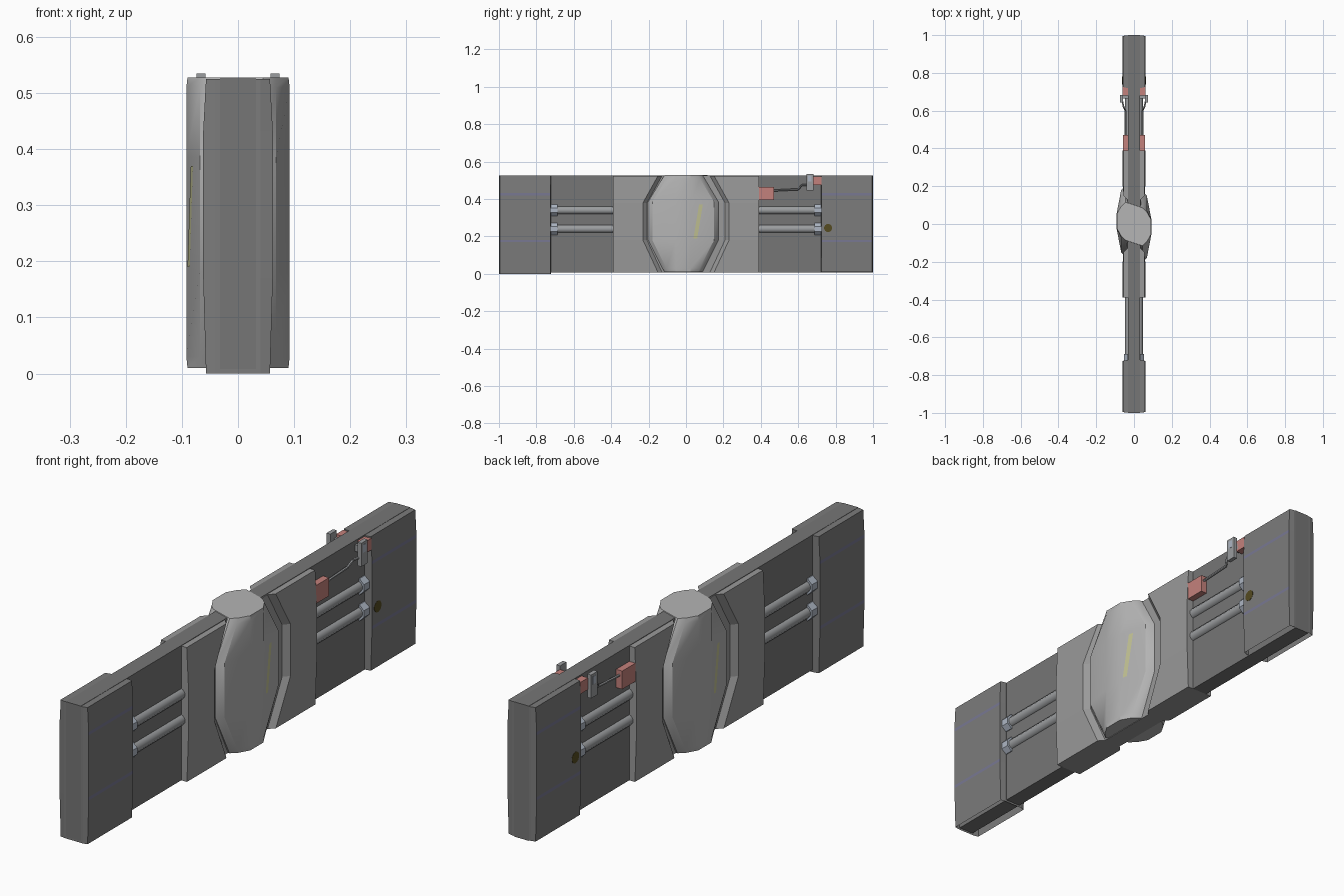
import bpy, math
from mathutils import Vector

if "Cube" in bpy.data.objects:
    bpy.data.objects.remove(bpy.data.objects["Cube"])

TOP = 0.525


def mat(name, rgb):
    m = bpy.data.materials.new(name)
    m.diffuse_color = (*rgb, 1)
    m.use_nodes = True
    m.node_tree.nodes["Principled BSDF"].inputs["Base Color"].default_value = m.diffuse_color
    return m


CORE = mat("dark_grey", (0.18, 0.18, 0.18))
BLOCK = mat("charcoal_grey", (0.20, 0.20, 0.20))
PANEL = mat("mid_grey", (0.32, 0.32, 0.32))
HUB = mat("light_grey", (0.46, 0.46, 0.46))
ROD = mat("rod_grey", (0.33, 0.34, 0.35))
RED = mat("dull_red", (0.55, 0.22, 0.20))
STEEL = mat("blue_steel", (0.42, 0.47, 0.55))
PURPLE = mat("muted_purple", (0.19, 0.19, 0.29))
OLIVE = mat("dark_olive", (0.09, 0.07, 0.015))
YELLOW = mat("pale_yellow", (0.55, 0.55, 0.30))


def add(name, verts, faces, material=None, smooth=None):
    me = bpy.data.meshes.new(name)
    me.from_pydata(verts, [], faces)
    ob = bpy.data.objects.new(name, me)
    bpy.context.collection.objects.link(ob)
    if material:
        me.materials.append(material)
    if smooth:
        bpy.context.view_layer.objects.active = ob
        ob.select_set(True)
        bpy.ops.object.shade_smooth_by_angle(angle=math.radians(smooth))
        ob.select_set(False)
    return ob


def loft(name, levels, material, cy=0, skew=0, bottom=True, smooth=None, stripes=()):
    """Stack of plan outlines; each level is (z, quarter outline), mirrored in x and y."""
    verts = []
    for z, q in levels:
        r = q[::-1]
        ring = q + [(x, -y) for x, y in r] + [(-x, -y) for x, y in q] + [(-x, y) for x, y in r]
        verts += [(x, y + cy + (skew if x > 0 else -skew), z) for x, y in ring]
    n = len(levels[0][1]) * 4
    faces = [(k * n + (i + 1) % n, k * n + i, (k + 1) * n + i, (k + 1) * n + (i + 1) % n)
             for k in range(len(levels) - 1) for i in range(n)]
    last = (len(levels) - 1) * n
    faces.append(tuple(last + i for i in reversed(range(n))))
    if bottom:
        faces.append(tuple(range(n)))
    ob = add(name, verts, faces, material, smooth)
    if stripes:
        ob.data.materials.append(PURPLE)
        for k in stripes:  # colour the long side faces of a level
            for p in ob.data.polygons[k * n:(k + 1) * n]:
                p.material_index = int(abs(p.normal.x) > 0.9)
    return ob


def box(name, x, y, z, material=None):
    """Box from min/max pairs."""
    v = [(a, b, c) for a in x for b in y for c in z]
    f = [(0, 1, 3, 2), (4, 6, 7, 5), (0, 4, 5, 1), (2, 3, 7, 6), (0, 2, 6, 4), (1, 5, 7, 3)]
    return add(name, v, f, material)


def cyl(name, a, b, r, n, material=None, smooth=None):
    """Cylinder between two points."""
    a, b = Vector(a), Vector(b)
    rot = (b - a).to_track_quat('Z', 'Y')
    ring = [rot @ Vector((r * math.cos(t), r * math.sin(t), 0))
            for t in [2 * math.pi * (i + 0.5) / n for i in range(n)]]
    v = [a + p for p in ring] + [b + p for p in ring]
    f = [(i, (i + 1) % n, n + (i + 1) % n, n + i) for i in range(n)]
    f += [tuple(reversed(range(n))), tuple(range(n, 2 * n))]
    return add(name, v, f, material, smooth)


def side(s, lo, hi):
    return tuple(sorted((s * lo, s * hi)))


# Core slab along the whole wall, showing as a dark strip on top and ends
box("core_slab", (-0.032, 0.032), (-1, 1), (0.008, TOP + 0.001), CORE)

# End blocks: sides leaning in at top and bottom, open below, with painted lines
for e in (-1, 1):
    loft("end_block", [(z, [(0.04, 0.139), (x, 0.135)])
                       for z, x in ((0.0 if e < 0 else 0.01, 0.057), (0.17, 0.062), (0.182, 0.062),
                                    (0.42, 0.062), (0.432, 0.062), (TOP, 0.057))],
         BLOCK, cy=0.86 * e, bottom=False, stripes=(1, 3))

# Middle panel with a sunken hexagonal surround for the hub
loft("middle_panel", [(z, [(x, 0.39), (x, g), (x - 0.02, g - 0.022)])
                      for z, x, g in ((0.008, 0.056, 0.15), (0.18, 0.062, 0.23),
                                      (0.38, 0.062, 0.23), (TOP - 0.001, 0.055, 0.15))], PANEL)

# Hub: bulging hexagonal boss with a flat vertical ridge
loft("hub", [(z, [(0.045, w), (0.068, w - 0.022), (c, 0.04)])
             for z, w, c in ((0.01, 0.10, 0.090), (0.03, 0.111, 0.092), (0.18, 0.187, 0.092),
                             (0.385, 0.187, 0.092), (0.51, 0.111, 0.092), (TOP + 0.003, 0.10, 0.090))],
     HUB, skew=-0.015, smooth=25)

for s in (-1, 1):
    # Paired rods with collars in the recesses
    for e in (-1, 1):
        for z in (0.24, 0.34):
            cyl("recess_rod", (s * 0.026, e * 0.38, z), (s * 0.026, e * 0.73, z), 0.022, 10, ROD, 40)
            cyl("rod_collar", (s * 0.022, e * 0.688, z), (s * 0.022, e * 0.725, z), 0.034, 8, STEEL)

    # Round plug on one end block
    cyl("round_plug", (s * 0.055, 0.76, 0.245), (s * 0.063, 0.76, 0.245), 0.022, 12, OLIVE)

    # Sensor: red boxes, upright bracket and linking wire
    box("lower_red_box", side(s, 0.03, 0.058), (0.385, 0.47), (0.395, 0.465), RED)
    box("upper_red_box", side(s, 0.03, 0.06), (0.68, 0.725), (0.475, 0.52), RED)
    box("bracket_plate", side(s, 0.058, 0.074), (0.643, 0.682), (0.445, 0.535), ROD)
    box("bracket_arm", side(s, 0.03, 0.06), (0.665, 0.69), (0.485, 0.51), ROD)
    box("bracket_window", side(s, 0.07, 0.075), (0.653, 0.672), (0.495, 0.525), STEEL)
    path = [(0.045, 0.46, 0.445), (0.045, 0.60, 0.452), (0.055, 0.62, 0.475), (0.062, 0.65, 0.475)]
    for a, b in zip(path, path[1:]):
        cyl("link_wire", (s * a[0], *a[1:]), (s * b[0], *b[1:]), 0.005, 6, ROD)

    # Slim painted stripe on the hub face beside the ridge
    def on_hub(y):
        return 0.0928 - (y - 0.025) * 0.024 / 0.125
    v = [(s * on_hub(y), s * y, z) for y, z in
         ((0.04, 0.19), (0.06, 0.19), (0.09, 0.37), (0.07, 0.37))]
    add("hub_stripe", v, [(0, 1, 2, 3)], YELLOW)
